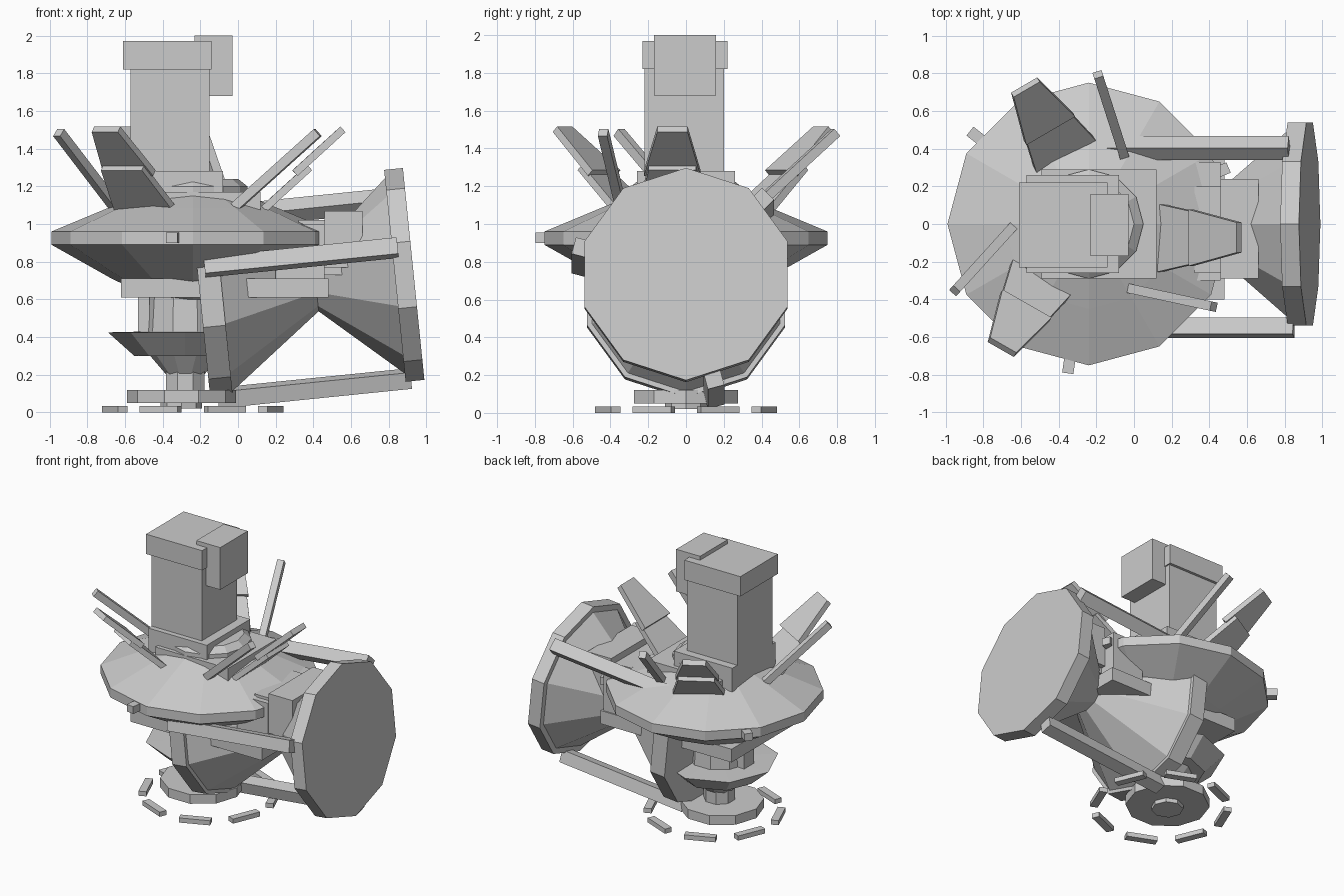
import bpy, bmesh
from math import sin, cos, radians, pi
from mathutils import Matrix, Vector

if "Cube" in bpy.data.objects:
    bpy.data.objects.remove(bpy.data.objects["Cube"])

CX = -0.24  # vertical axis of the hull


def finish(name, bm, mat=Matrix()):
    bmesh.ops.recalc_face_normals(bm, faces=bm.faces)
    me = bpy.data.meshes.new(name)
    bm.to_mesh(me)
    bm.free()
    ob = bpy.data.objects.new(name, me)
    ob.matrix_world = mat
    bpy.context.collection.objects.link(ob)
    return ob


def lathe(name, profile, n, mat, phase=0.0):
    """Closed faceted solid from (radius, height) points."""
    bm = bmesh.new()
    rings = [[bm.verts.new((r * cos(phase + 2 * pi * i / n), r * sin(phase + 2 * pi * i / n), h))
              for i in range(n)] for r, h in profile]
    for a, b in zip(rings, rings[1:]):
        for i in range(n):
            j = (i + 1) % n
            bm.faces.new((a[i], a[j], b[j], b[i]))
    bm.faces.new(rings[0])
    bm.faces.new(rings[-1])
    return finish(name, bm, mat)


def box(name, lo, hi, mat=Matrix()):
    lo, hi = Vector(lo), Vector(hi)
    bm = bmesh.new()
    bmesh.ops.create_cube(bm, size=1)
    for v in bm.verts:
        v.co = (lo + hi) / 2 + Vector(a * b for a, b in zip(v.co, hi - lo))
    return finish(name, bm, mat)


def beam(name, p, q, w, d):
    p, q = Vector(p), Vector(q)
    mat = Matrix.Translation((p + q) / 2) @ (q - p).to_track_quat('Z', 'Y').to_matrix().to_4x4()
    h = (q - p).length / 2
    return box(name, (-w / 2, -d / 2, -h), (w / 2, d / 2, h), mat)


def panel(name, pts, thick):
    bm = bmesh.new()
    bm.faces.new([bm.verts.new(p) for p in pts])
    ob = finish(name, bm)
    mod = ob.modifiers.new("thickness", 'SOLIDIFY')
    mod.thickness = thick
    mod.offset = 0


def polar(r, deg, z):
    return Vector((CX + r * cos(radians(deg)), r * sin(radians(deg)), z))


up = Matrix.Translation((CX, 0, 0))

# Main saucer and its crown
lathe("saucer", [(0.2, 0.6), (0.43, 0.71), (0.75, 0.89), (0.75, 0.96), (0.45, 1.085), (0.25, 1.165)], 12, up)
lathe("saucer_crown", [(0.29, 1.08), (0.29, 1.2), (0.24, 1.24)], 12, up)
box("crown_block", (-0.49, -0.29, 1.05), (0.12, 0.29, 1.17))

# Tower
box("tower_base", (-0.57, -0.26, 1.1), (-0.08, 0.26, 1.28))
box("tower", (-0.57, -0.22, 1.28), (-0.15, 0.2, 1.82))
box("tower_cap", (-0.61, -0.23, 1.82), (-0.14, 0.22, 1.97))
box("tower_head", (-0.23, -0.17, 1.68), (-0.03, 0.16, 2.0))

# Platform and lower hull
box("platform", (-0.62, -0.4, 0.61), (0.48, 0.34, 0.71))
low = Matrix.Translation((-0.28, 0, 0))
lathe("lower_hull", [(0.1, 0.2), (0.22, 0.34), (0.2, 0.65)], 10, low)
lathe("lower_saucer", [(0.27, 0.3), (0.41, 0.425), (0.2, 0.43)], 8, low)
box("hull_post", (-0.53, -0.06, 0.3), (-0.47, 0.06, 0.72))

# Foot disc and ring of pads
foot = Matrix.Translation((-0.3, 0, 0))
lathe("foot_column", [(0.11, 0.1), (0.11, 0.24)], 8, low, pi / 8)
lathe("foot_disc", [(0.29, 0.05), (0.29, 0.12)], 10, foot)
lathe("foot_plug", [(0.11, 0.02), (0.11, 0.06)], 8, foot)
for k in range(8):
    m = up @ Matrix.Rotation(radians(22.5 + 45 * k), 4, 'Z')
    box(f"foot_pad_{k}", (0.42, -0.11, 0), (0.475, 0.11, 0.035), m)

# Tilted side engine: local z runs along the engine axis, zero at the outer face
eng = Matrix.Translation((0.932, 0, 0.735)) @ Matrix.Rotation(radians(84.2), 4, 'Y')
lathe("engine_disc", [(0.545, -0.1), (0.565, -0.1), (0.565, 0)], 10, eng)
lathe("engine_bell", [(0.13, -0.54), (0.53, -0.09)], 10, eng)
lathe("engine_rear_ring", [(0.55, -1.14), (0.55, -1.02)], 10, eng)
lathe("engine_rear_cone", [(0.53, -1.03), (0.13, -0.5)], 10, eng)
for k in range(3):
    m = eng @ Matrix.Rotation(radians(165 + 120 * k + 90), 4, 'Z')
    box(f"engine_strut_{k}", (0.525, -0.045, -1.1), (0.615, 0.045, -0.07), m)

# Stacked blocks over the engine waist
box("engine_block_outer", (0.46, -0.29, 0.77), (0.66, 0.24, 1.07))
box("engine_block_inner", (0.32, -0.26, 0.73), (0.58, 0.2, 1.02))
box("engine_block_rear", (0.2, -0.3, 0.71), (0.46, 0.33, 1.0))

# Three bars, three two-part fins and three rim knobs around the saucer
for k in range(3):
    t = 120 * k
    beam(f"saucer_bar_{k}", polar(0.41, 63 + t, 1.09), polar(0.795, 86.5 + t, 1.485), 0.05, 0.05)
    a, b = polar(0.385, 109 + t, 1.08), polar(0.82, 115 + t, 1.48)
    side = Vector((0, 0, 1)).cross(b - a).normalized()
    nrm = (b - a).cross(side).normalized()
    for part, f0, f1, w0, w1, lift in (("lower", 0, 0.55, 0.36, 0.25, 0), ("upper", 0.42, 1, 0.3, 0.16, 0.03)):
        p, q = a.lerp(b, f0) + nrm * lift, a.lerp(b, f1) + nrm * lift
        panel(f"fin_{part}_{k}", [p - side * w0 / 2, p + side * w0 / 2, q + side * w1 / 2, q - side * w1 / 2], 0.04)
    m = up @ Matrix.Rotation(radians(262 + t), 4, 'Z')
    box(f"rim_knob_{k}", (0.66, -0.03, 0.9), (0.8, 0.03, 0.955), m)
